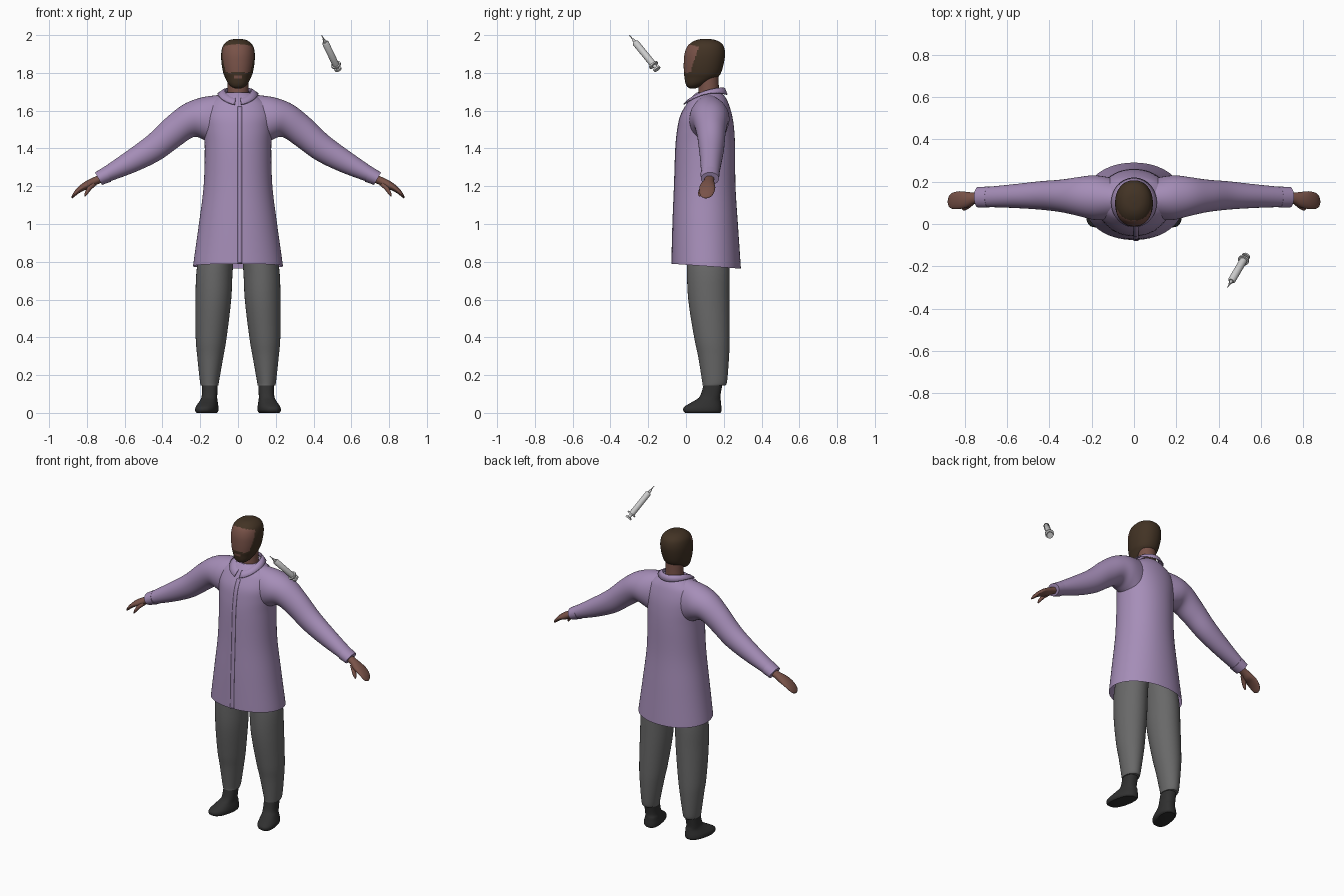
import bpy, bmesh, math
from mathutils import Vector

cube = bpy.data.objects.get("Cube")
if cube:
    bpy.data.objects.remove(cube)


def material(name, r, g, b):
    m = bpy.data.materials.new(name)
    m.use_nodes = True
    m.diffuse_color = (r, g, b, 1)
    m.node_tree.nodes["Principled BSDF"].inputs["Base Color"].default_value = (r, g, b, 1)
    return m


PURPLE = material("coat_purple", .38, .27, .48)
GREY = material("trouser_grey", .14, .14, .14)
BLACK = material("boot_black", .03, .03, .03)
SKIN = material("skin_brown", .19, .085, .065)
HAIR = material("hair_dark_brown", .055, .033, .018)
PALE = material("syringe_pale_grey", .6, .6, .6)


def smooth(rows, steps):
    """Resample rows of numbers with a Catmull-Rom spline."""
    out = []
    for i in range(len(rows) - 1):
        a, b = rows[max(i - 1, 0)], rows[i]
        c, d = rows[i + 1], rows[min(i + 2, len(rows) - 1)]
        for k in range(steps):
            t = k / steps
            out.append(tuple(
                q + .5 * t * (r - p + t * (2 * p - 5 * q + 4 * r - s + t * (3 * (q - r) + s - p)))
                for p, q, r, s in zip(a, b, c, d)))
    return out + [rows[-1]]


def ring(center, u, v, n=40, power=2.0):
    """Closed (super)ellipse spanned by two half axes."""
    pts = []
    for i in range(n):
        c, s = math.cos(math.tau * i / n), math.sin(math.tau * i / n)
        c, s = (math.copysign(abs(w) ** (2 / power), w) for w in (c, s))
        pts.append(Vector(center) + c * Vector(u) + s * Vector(v))
    return pts


def finish(name, bm, mats, angle=40):
    bmesh.ops.recalc_face_normals(bm, faces=bm.faces)
    mesh = bpy.data.meshes.new(name)
    bm.to_mesh(mesh)
    bm.free()
    for m in mats:
        mesh.materials.append(m)
    ob = bpy.data.objects.new(name, mesh)
    bpy.context.collection.objects.link(ob)
    bpy.ops.object.select_all(action='DESELECT')
    ob.select_set(True)
    bpy.context.view_layer.objects.active = ob
    bpy.ops.object.shade_smooth_by_angle(angle=math.radians(angle))
    return ob


def loft(name, rings, mats, caps=(True, True), closed=True, mirror=1, rule=None):
    bm = bmesh.new()
    vs = [[bm.verts.new((p[0] * mirror, p[1], p[2])) for p in r] for r in rings]
    n = len(vs[0])
    for a, b in zip(vs, vs[1:]):
        for i in range(n if closed else n - 1):
            j = (i + 1) % n
            bm.faces.new((a[i], a[j], b[j], b[i]))
    for use, r in zip(caps, (vs[0], vs[-1])):
        if use and closed:
            bm.faces.new(r)
    if rule:
        for f in bm.faces:
            f.material_index = rule(f.calc_center_median())
    return finish(name, bm, mats)


def level(z, x0, x1, y0, y1, tilt=0, splay=0, **kw):
    """Horizontal ring from its extents; tilt lowers the back, splay turns the front out."""
    return ring(((x0 + x1) / 2, (y0 + y1) / 2, z), ((x1 - x0) / 2, 0, 0),
                (-splay, (y1 - y0) / 2, -tilt), **kw)


def limb(xt, zt, xb, zb, yc, ry):
    """Ring across a limb from its upper and lower edge points."""
    return ring(((xt + xb) / 2, yc, (zt + zb) / 2),
                ((xt - xb) / 2, 0, (zt - zb) / 2), (0, ry, 0))


# Coat body: height, half width, front, back, hem tilt
coat = smooth([
    (.778, .237, -.075, .29, .013), (.80, .235, -.075, .289, .012), (1.0, .207, -.07, .275, .004),
    (1.2, .182, -.062, .262, 0), (1.4, .176, -.055, .26, 0), (1.5, .182, -.045, .255, 0),
    (1.57, .185, -.03, .245, 0), (1.63, .165, 0, .228, 0), (1.665, .125, .022, .212, 0),
    (1.695, .07, .055, .19, 0)], 6)
loft("coat_body", [level(z, -w, w, f, b, t, n=64, power=2.1) for z, w, f, b, t in coat],
     [PURPLE], caps=(False, True))

# Front placket, a thin strip down the middle
strip = loft("coat_placket", [[(-.003, f - .002, z + t), (.022, f - .0015, z + t)]
                              for z, w, f, b, t in coat if z < 1.63], [PURPLE], closed=False)
strip.modifiers.new("thickness", 'SOLIDIFY').thickness = .004

# Folded collar, open at the front
collar = []
for i in range(49):
    a = .16 + (math.tau - .32) * i / 48
    s, c = math.sin(a), math.cos(a)
    collar.append([
        Vector((.066 * s, .112 - .080 * c, 1.680 - .025 * c + .01 * s * s)),
        Vector((.070 * s, .112 - .088 * c, 1.694 - .0285 * c + .014 * s * s)),
        Vector((.080 * s, .110 - .097 * c, 1.690 - .028 * c + .018 * s * s)),
        Vector((.108 * s, .102 - .118 * c, 1.660 - .026 * c + .030 * s * s))])
shirt = loft("collar", collar, [PURPLE], closed=False)
shirt.modifiers.new("thickness", 'SOLIDIFY').thickness = .006

for side, m in (("left", 1), ("right", -1)):
    # Sleeve, running into the shoulder, and its cuff
    sleeve = smooth([
        (.04, 1.688, .06, 1.40, .115, .085), (.11, 1.682, .12, 1.41, .12, .10),
        (.20, 1.668, .18, 1.445, .125, .105), (.29, 1.632, .235, 1.46, .13, .092),
        (.38, 1.562, .31, 1.412, .133, .077), (.48, 1.467, .41, 1.34, .135, .067),
        (.60, 1.378, .54, 1.277, .132, .056), (.735, 1.284, .70, 1.218, .127, .046)], 6)
    loft(side + "_sleeve", [limb(*r) for r in sleeve], [PURPLE], mirror=m)
    loft(side + "_cuff", [limb(.707, 1.304, .672, 1.224, .127, .05),
                          limb(.757, 1.273, .72, 1.207, .127, .048)], [PURPLE], mirror=m)

    # Hand: mitten of fingers, then the thumb
    hand = smooth([
        (.72, 1.268, .71, 1.225, .125, .026), (.765, 1.247, .75, 1.207, .122, .027),
        (.80, 1.230, .782, 1.188, .115, .037), (.835, 1.206, .815, 1.178, .113, .042),
        (.864, 1.176, .846, 1.160, .110, .039), (.879, 1.150, .867, 1.143, .107, .028),
        (.882, 1.138, .877, 1.136, .105, .008)], 4)
    loft(side + "_hand", [limb(*r) for r in hand], [SKIN], mirror=m)
    thumb = smooth([
        (.775, 1.228, .75, 1.205, .108, .016), (.797, 1.196, .775, 1.184, .088, .016),
        (.811, 1.166, .795, 1.160, .076, .012), (.814, 1.147, .809, 1.145, .072, .004)], 4)
    loft(side + "_thumb", [limb(*r) for r in thumb], [SKIN], mirror=m)

    # Trouser leg: height, inner, outer, front, back
    leg = smooth([
        (.145, .104, .197, .088, .208), (.17, .10, .202, .085, .218), (.3, .077, .216, .064, .228),
        (.4, .06, .224, .043, .231), (.6, .036, .225, .012, .231), (.78, .026, .216, .005, .23),
        (.95, .0, .17, .01, .22)], 5)
    loft(side + "_trouser_leg", [level(*r) for r in leg], [GREY], mirror=m)

    # Boot: height, inner, outer, front, back, tilt, splay
    boot = smooth([
        (.0, .118, .214, -.003, .182, 0, .018), (.01, .109, .222, -.014, .188, 0, .018),
        (.028, .108, .221, -.013, .188, 0, .018), (.045, .109, .212, .01, .186, 0, .015),
        (.065, .110, .200, .045, .184, 0, .01), (.09, .110, .192, .075, .182, 0, 0),
        (.16, .108, .190, .096, .195, 0, 0)], 4)
    loft(side + "_boot", [level(*r, power=2.4) for r in boot], [BLACK], mirror=m)


# Head: hair and beard are chosen by position on the surface
def face_or_hair(p):
    brow = 1.952 - 2.2 * p.x * p.x
    hairline = .03 + .33 * max(p.z - 1.825, 0)
    beard = 1.806 if abs(p.x) < .036 else 1.797 + .3 * (abs(p.x) - .036)
    mouth = abs(p.x) < .022 and 1.772 < p.z < 1.786
    cheek = beard < p.z < brow and p.y < hairline
    return 0 if cheek or (mouth and p.y < .05) else 1


skull = smooth([
    (1.718, .016, .02, .05), (1.727, .036, .006, .075), (1.745, .053, -.003, .115),
    (1.775, .068, -.008, .165), (1.80, .078, -.011, .185), (1.85, .087, -.012, .200),
    (1.90, .089, -.008, .207), (1.94, .081, .007, .200), (1.963, .063, .032, .180),
    (1.976, .038, .062, .148), (1.98, .006, .098, .112)], 8)
loft("head", [level(z, -w, w, f, b, n=112, power=2.15) for z, w, f, b in skull],
     [SKIN, HAIR], rule=face_or_hair)
neck = smooth([(1.62, .066, .055, .185), (1.70, .056, .065, .175), (1.80, .054, .07, .172)], 4)
loft("neck", [level(z, -w, w, f, b) for z, w, f, b in neck], [SKIN])

# Floating syringe, built along its axis from needle tip to plunger
tip, end = Vector((.443, -.30, 2.0)), Vector((.53, -.152, 1.818))
axis = end - tip
u = axis.cross(Vector((0, 0, 1))).normalized()
v = axis.cross(u).normalized()
for name, parts in (
        ("syringe_needle", [(0, .002), (.17, .004)]),
        ("syringe_hub", [(.12, .006), (.2, .008), (.21, .012)]),
        ("syringe_barrel", [(.2, .012), (.23, .018), (.86, .018)]),
        ("syringe_flange", [(.85, .027), (.885, .027)]),
        ("syringe_plunger", [(.88, .010), (.97, .010)]),
        ("syringe_plunger_disc", [(.96, .020), (1, .020)])):
    loft(name, [ring(tip + axis * t, u * r, v * r, n=20) for t, r in parts], [PALE])
